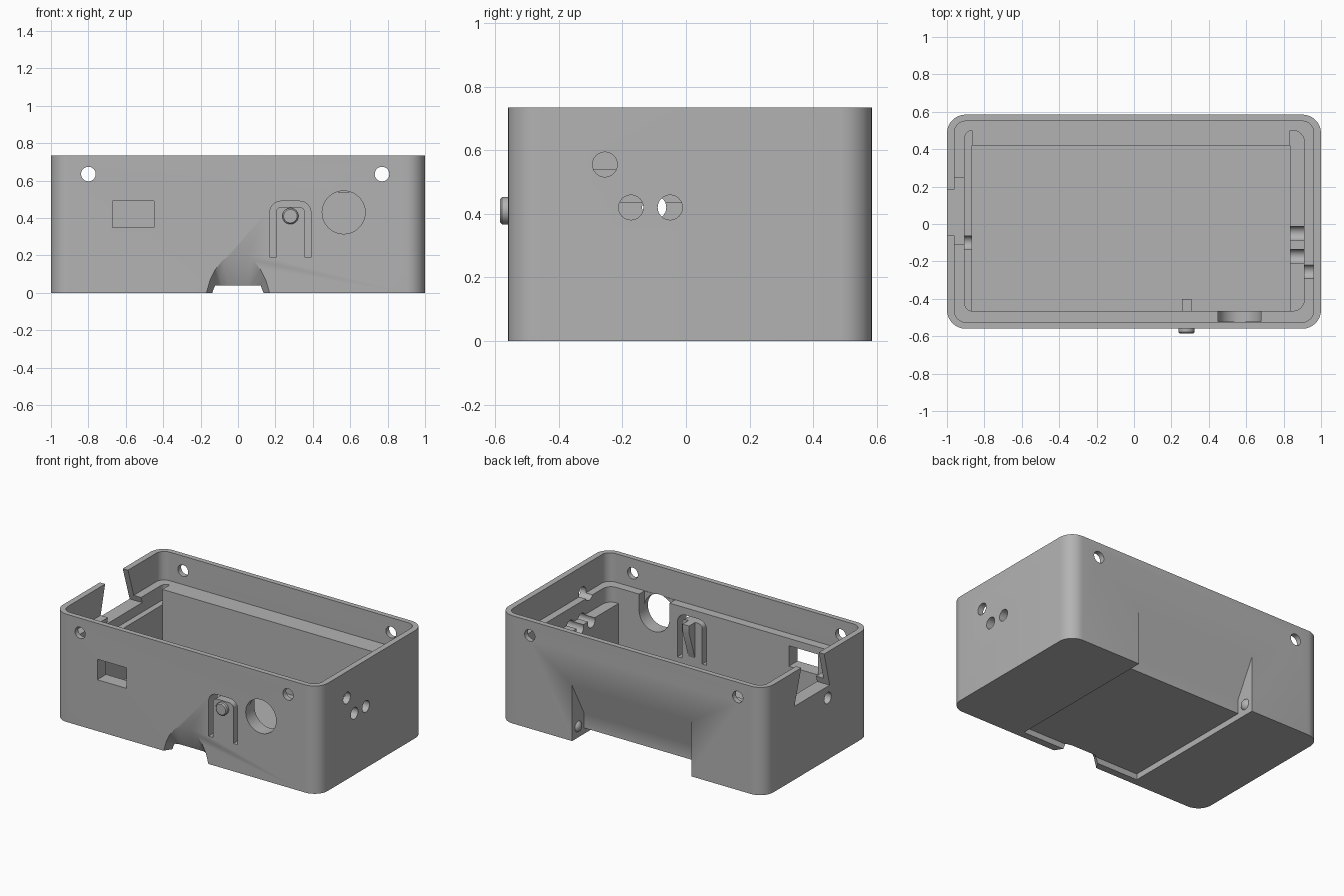
import bpy, bmesh, math
from mathutils import Vector

cube = bpy.data.objects.get("Cube")
if cube:
    bpy.data.objects.remove(cube, do_unlink=True)

grey = bpy.data.materials.new("light grey plastic")
grey.use_nodes = True
COLOUR = (0.45, 0.45, 0.45, 1)
grey.diffuse_color = COLOUR
grey.node_tree.nodes["Principled BSDF"].inputs["Base Color"].default_value = COLOUR


def place(axis, a, b, depth):
    """Put a 2D profile point into space at a depth along the axis."""
    co = [a, b]
    co.insert(axis, depth)
    return Vector(co)


def loft(name, axis, ring_a, lo, ring_b, hi):
    bm = bmesh.new()
    va = [bm.verts.new(place(axis, *p, lo)) for p in ring_a]
    vb = [bm.verts.new(place(axis, *p, hi)) for p in ring_b]
    bm.faces.new(va)
    bm.faces.new(vb)
    n = len(va)
    for i in range(n):
        j = (i + 1) % n
        bm.faces.new((va[i], va[j], vb[j], vb[i]))
    bmesh.ops.recalc_face_normals(bm, faces=bm.faces)
    mesh = bpy.data.meshes.new(name)
    bm.to_mesh(mesh)
    bm.free()
    ob = bpy.data.objects.new(name, mesh)
    bpy.context.collection.objects.link(ob)
    mesh.materials.append(grey)
    return ob


def prism(name, axis, pts, lo, hi):
    return loft(name, axis, pts, lo, pts, hi)


def arc(cx, cy, r, start, end, n):
    return [(cx + r * math.cos(math.radians(start + (end - start) * i / n)),
             cy + r * math.sin(math.radians(start + (end - start) * i / n)))
            for i in range(n + 1)]


def circle(cx, cy, r):
    return arc(cx, cy, r, 0, 360, 32)[:-1]


def rect(x0, y0, x1, y1, r=0):
    if not r:
        return [(x0, y0), (x1, y0), (x1, y1), (x0, y1)]
    return (arc(x1 - r, y1 - r, r, 0, 90, 8) + arc(x0 + r, y1 - r, r, 90, 180, 8)
            + arc(x0 + r, y0 + r, r, 180, 270, 8) + arc(x1 - r, y0 + r, r, 270, 360, 8))


def combine(target, tool, operation="DIFFERENCE"):
    tool.hide_render = True
    mod = target.modifiers.new("combine", "BOOLEAN")
    mod.operation = operation
    mod.solver = "EXACT"
    mod.object = tool
    bpy.context.view_layer.objects.active = target
    bpy.ops.object.modifier_apply(modifier=mod.name)
    bpy.data.objects.remove(tool, do_unlink=True)


def cut(axis, pts, lo, hi):
    combine(body, prism("cutter", axis, pts, lo, hi))


# Outer shell
body = prism("enclosure_body", 2, rect(-1, -0.56, 1, 0.585, 0.1), 0, 0.735)

# Stepped cavity: lid rim, side shelves, main well
cut(2, rect(-0.96, -0.525, 0.96, 0.55, 0.06), 0.54, 0.9)
cut(2, rect(-0.865, -0.465, 0.835, 0.42), 0.08, 0.9)
cut(2, [(-0.8, -0.465)] + [(-0.8, 0.3), (-0.865, 0.3)]
    + arc(-0.865, 0.46, 0.04, 90, 180, 6) + arc(-0.865, -0.425, 0.04, 180, 270, 6), 0.435, 0.92)
cut(2, [(0.8, 0.3), (0.8, -0.465)] + arc(0.85, -0.405, 0.06, 270, 360, 6)
    + arc(0.85, 0.44, 0.06, 0, 90, 6) + [(0.835, 0.5), (0.835, 0.3)], 0.435, 0.93)

# Lid screw holes through front and back
for x in (-0.8, 0.77):
    cut(1, circle(x, 0.635, 0.039), -0.7, 0.7)

# Indicator holes in the two end walls
for y, z in ((-0.255, 0.555), (-0.173, 0.42), (-0.05, 0.42)):
    cut(0, circle(y, z, 0.039), 0.8, 1.1)
cut(0, circle(-0.1, 0.42, 0.038), -1.1, -0.8)

# Front socket window and round port with its open-topped inner slot
cut(1, rect(-0.67, 0.35, -0.45, 0.49), -0.7, -0.4)
cut(1, circle(0.565, 0.43, 0.115), -0.7, -0.4)
cut(1, rect(0.45, 0.43, 0.68, 0.6), -0.522, -0.4)

# Dovetail notch in the end wall
cut(0, [(-0.12, 0.5), (0.26, 0.5), (0.165, 0.8), (-0.045, 0.8)], -1.1, -0.88)

# U-shaped slit that frees the springy button tongue
outer = [(0.39, 0.19)] + arc(0.33, 0.43, 0.06, 0, 90, 6) + arc(0.23, 0.43, 0.06, 90, 180, 6) + [(0.17, 0.19)]
inner = [(0.203, 0.19)] + arc(0.233, 0.43, 0.03, 180, 90, 6) + arc(0.327, 0.43, 0.03, 90, 0, 6) + [(0.357, 0.19)]
cut(1, outer + inner, -0.7, -0.4)

# Underside cover bay with sloped finger recess at the back
cut(2, rect(-0.45, -0.51, 0.45, 0.7), -0.1, 0.04)
cut(0, [(0.455, -0.1), (0.455, 0.14), (0.65, 0.5), (0.65, -0.1)], -0.45, 0.45)

# Flared finger notch at the bottom of the front
half = [(0.17, -0.05), (0.17, 0), (0.15, 0.07), (0.12, 0.13), (0.08, 0.18), (0.04, 0.205)]
flare = half + [(-x, z) for x, z in reversed(half)]
throat = [(x * 0.75, min(z * 0.5, 0.038)) for x, z in flare]
combine(body, loft("cutter", 1, flare, -0.562, throat, -0.495))

# Button on the tongue, and the wedge behind it
button = loft("push_button", 1, circle(0.28, 0.41, 0.036), -0.585, circle(0.28, 0.41, 0.043), -0.578)
button_stem = prism("push_button_stem", 1, circle(0.28, 0.41, 0.043), -0.578, -0.55)
wedge = prism("button_wedge", 0, [(-0.47, 0.2), (-0.47, 0.46), (-0.4, 0.46), (-0.4, 0.41)], 0.257, 0.307)

# Snap bumps on both sides of the back recess
bumps = []
for side, label in ((1, "left"), (-1, "right")):
    bpy.ops.mesh.primitive_uv_sphere_add(segments=24, ring_count=12, radius=0.038,
                                         location=(side * 0.46, 0.52, 0.075))
    bump = bpy.context.object
    bump.name = "snap_bump_" + label
    bump.scale.x = 0.8
    bump.data.materials.append(grey)
    bumps.append(bump)

# Smooth curved walls, keep edges crisp
for ob in [body, button, button_stem, wedge] + bumps:
    bpy.ops.object.select_all(action="DESELECT")
    ob.select_set(True)
    bpy.context.view_layer.objects.active = ob
    bpy.ops.object.shade_smooth_by_angle(angle=math.radians(30))
